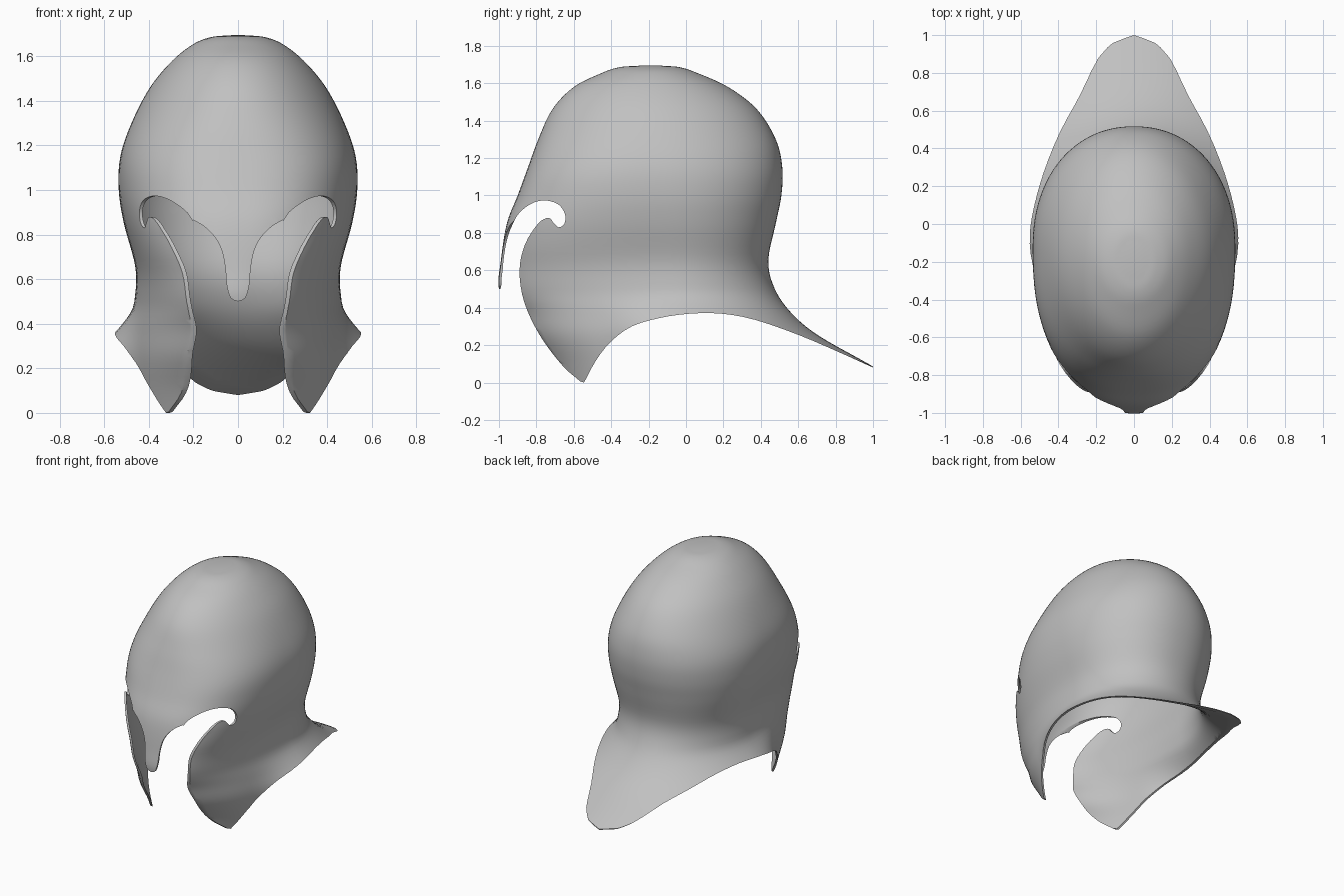
import bpy
import bmesh
from math import sin, cos, tau, copysign
from mathutils import Vector

old = bpy.data.objects.get("Cube")
if old:
    bpy.data.objects.remove(old, do_unlink=True)

SIDES = 96


def spline(points, steps):
    """Smooth curve through points of any dimension."""
    pts = [Vector(p) for p in points]
    pts = [pts[0] * 2 - pts[1]] + pts + [pts[-1] * 2 - pts[-2]]
    out = []
    for a, b, c, d in zip(pts, pts[1:], pts[2:], pts[3:]):
        for i in range(steps):
            t = i / steps
            out.append(b + (c - a) * (t / 2) + (a * 2 - b * 5 + c * 4 - d) * (t * t / 2)
                       + (b * 3 - a - c * 3 + d) * (t ** 3 / 2))
    return out + [pts[-2]]


def smooth(lo, hi, x):
    t = min(1, max(0, (x - lo) / (hi - lo)))
    return t * t * (3 - 2 * t)


def make_object(name, bm):
    bmesh.ops.recalc_face_normals(bm, faces=bm.faces)
    mesh = bpy.data.meshes.new(name)
    bm.to_mesh(mesh)
    bm.free()
    obj = bpy.data.objects.new(name, mesh)
    bpy.context.collection.objects.link(obj)
    return obj


def make_cutter(name, outline, axis, lo, hi):
    """Prism of a flat outline along one axis."""
    bm = bmesh.new()
    verts = []
    for p in outline:
        co = list(p)
        co.insert(axis, lo)
        verts.append(bm.verts.new(co))
    wall = bmesh.ops.extrude_face_region(bm, geom=[bm.faces.new(verts)])
    shift = Vector()
    shift[axis] = hi - lo
    bmesh.ops.translate(bm, vec=shift,
                        verts=[v for v in wall["geom"] if isinstance(v, bmesh.types.BMVert)])
    obj = make_object(name, bm)
    obj.hide_render = True
    return obj


def mirrored(half):
    """Outline of a half profile (starting on x = 0) and its mirror image."""
    return list(half) + [Vector((-p[0], p[1])) for p in reversed(half[1:-1])]


# Metal
steel = bpy.data.materials.new("grey_steel")
steel.use_nodes = True
steel.diffuse_color = (0.53, 0.53, 0.53, 1)
steel.node_tree.nodes["Principled BSDF"].inputs["Base Color"].default_value = steel.diffuse_color

# Dome sections: front y, back y, height, half width
crown = [(-.27, -.11, 1.693, .06), (-.36, -.03, 1.685, .125), (-.45, .06, 1.655, .2),
         (-.6, .225, 1.58, .295), (-.715, .38, 1.46, .395), (-.79, .48, 1.3, .478),
         (-.845, .515, 1.15, .528), (-.9, .51, 1, .535), (-.958, .48, .85, .512),
         (-.99, .44, .65, .46), (-1, .475, .5, .465), (-.925, .565, .37, .49),
         (-.87, .71, .25, .505), (-.77, .975, .1, .5), (-.7, 1.25, -.06, .48)]

bm = bmesh.new()
rings = []
for front, back, z, width in spline(crown, 5):
    centre = -.19 + .15 * (1.695 - z) / 1.4
    flare = .22 * (1 - smooth(.1, .5, z))
    brow = smooth(.45, .75, z) * (1 - smooth(1.05, 1.5, z))
    ring = []
    for i in range(SIDES):
        a = tau * i / SIDES
        c, s = cos(a), sin(a)
        power = 2 / (2 + brow * (.15 if s > 0 else .5))
        reach = back - centre if s > 0 else centre - front
        half = width + flare * smooth(-.5, .05, s)
        ring.append(bm.verts.new((half * copysign(abs(c) ** power, c),
                                  centre + reach * copysign(abs(s) ** power, s), z)))
    rings.append(ring)
for upper, lower in zip(rings, rings[1:]):
    for i in range(SIDES):
        j = (i + 1) % SIDES
        bm.faces.new((upper[i], upper[j], lower[j], lower[i]))
pole = bm.verts.new((0, -.19, 1.696))
for i in range(SIDES):
    bm.faces.new((pole, rings[0][(i + 1) % SIDES], rings[0][i]))
helmet = make_object("helmet_shell", bm)
helmet.data.materials.append(steel)

# Side outline of the eye opening, cheek edge and lower rim
opening = [(-.992, .5), (-.982, .55), (-.976, .65), (-.955, .77), (-.91, .88), (-.86, .935),
           (-.8, .967), (-.74, .972), (-.68, .95), (-.647, .9), (-.65, .85), (-.68, .83),
           (-.705, .85), (-.735, .88), (-.79, .85), (-.86, .74), (-.89, .6), (-.865, .43),
           (-.78, .25), (-.66, .09), (-.565, .006)]
rim = [(-.545, 0), (-.48, .12), (-.4, .22), (-.29, .3), (-.14, .345), (.02, .368),
       (.19, .368), (.37, .335), (.6, .255), (.8, .17), (1, .08)]
frame = [(1, .16), (1.5, .16), (1.5, -.3), (-1.3, -.3), (-1.3, .49), (-1.01, .49)]
side_outline = [Vector(p) for p in frame] + spline(opening, 4) + spline(rim, 3)

# Front outline beside the nose guard, and plan outline around the neck guard
nose = spline([(0, .5), (.032, .515), (.05, .57), (.057, .65), (.073, .73), (.105, .79),
               (.15, .835), (.2, .865)], 3) + [Vector((.3, .8)), Vector((.3, .4)), Vector((0, .4))]
guard = spline([(0, 1), (.07, .975), (.14, .935), (.26, .78), (.37, .58)], 3) + [
    Vector((.8, .58)), Vector((.8, 1.4)), Vector((0, 1.4))]

cutters = [make_cutter("opening_cutter", side_outline, 0, -1, 1),
           make_cutter("nose_cutter", mirrored(nose), 1, -1.4, -.9),
           make_cutter("guard_cutter", mirrored(guard), 2, -.4, .5)]

# Plate thickness, then the cut-outs
plate = helmet.modifiers.new("plate", 'SOLIDIFY')
plate.thickness = .013
plate.offset = -1
for cutter in cutters:
    cut = helmet.modifiers.new(cutter.name, 'BOOLEAN')
    cut.operation = 'DIFFERENCE'
    cut.solver = 'EXACT'
    cut.object = cutter

bpy.ops.object.select_all(action='DESELECT')
helmet.select_set(True)
bpy.context.view_layer.objects.active = helmet
for name in [m.name for m in helmet.modifiers]:
    bpy.ops.object.modifier_apply(modifier=name)
for cutter in cutters:
    bpy.data.objects.remove(cutter, do_unlink=True)
bpy.ops.object.shade_smooth_by_angle(angle=.7)
